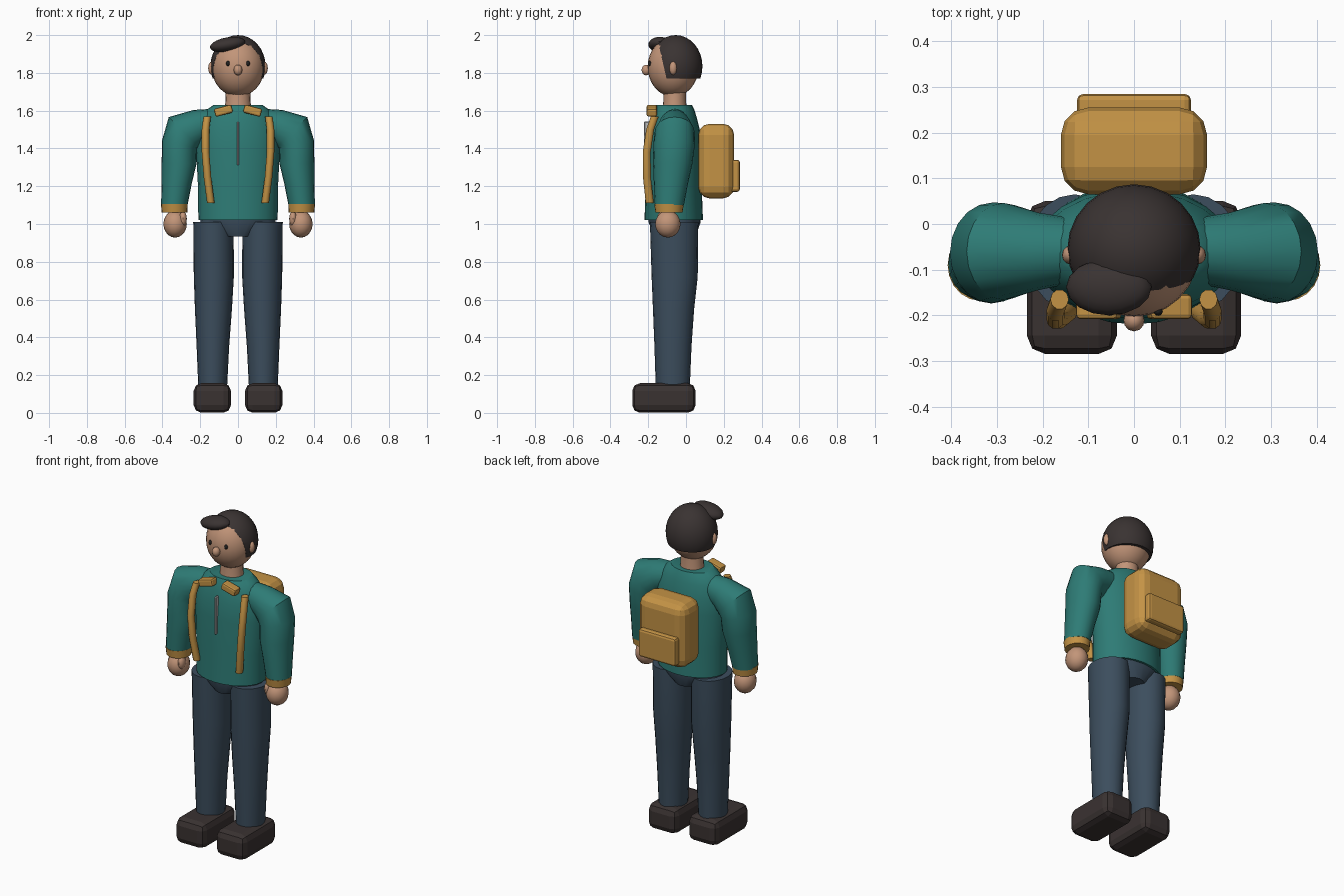
import bpy, bmesh, math
from mathutils import Vector, Matrix

if "Cube" in bpy.data.objects:
    bpy.data.objects.remove(bpy.data.objects["Cube"])


def material(name, rgb):
    m = bpy.data.materials.new(name)
    m.diffuse_color = (*rgb, 1)
    m.use_nodes = True
    m.node_tree.nodes["Principled BSDF"].inputs["Base Color"].default_value = m.diffuse_color
    return m


TEAL = material("teal_cloth", (0.027, 0.20, 0.18))
GOLD = material("ochre_cloth", (0.55, 0.29, 0.06))
SKIN = material("skin", (0.54, 0.30, 0.19))
DENIM = material("denim", (0.045, 0.075, 0.11))
HAIR = material("dark_hair", (0.042, 0.033, 0.032))
SHOE = material("dark_leather", (0.042, 0.032, 0.031))
METAL = material("zip_metal", (0.5, 0.5, 0.5))
BLACK = material("eye_black", (0.015, 0.015, 0.015))


def finish(name, bm, mat, smooth=40):
    bmesh.ops.recalc_face_normals(bm, faces=bm.faces)
    me = bpy.data.meshes.new(name)
    bm.to_mesh(me)
    bm.free()
    ob = bpy.data.objects.new(name, me)
    bpy.context.collection.objects.link(ob)
    me.materials.append(mat)
    if smooth:
        bpy.ops.object.select_all(action='DESELECT')
        ob.select_set(True)
        bpy.context.view_layer.objects.active = ob
        bpy.ops.object.shade_smooth_by_angle(angle=math.radians(smooth))
    return ob


def ball_bm(c, r, tilt=0, seg=20, rings=12):
    bm = bmesh.new()
    bmesh.ops.create_uvsphere(bm, u_segments=seg, v_segments=rings, radius=1)
    bm.transform(Matrix.Translation(c) @ Matrix.Rotation(tilt, 4, 'Y') @ Matrix.Diagonal((*r, 1)))
    return bm


def ball(name, c, r, mat, **kw):
    return finish(name, ball_bm(c, r, **kw), mat)


def box(name, c, size, bevel, mat, seg=2, tilt=0):
    bm = bmesh.new()
    bmesh.ops.create_cube(bm, size=1)
    bm.transform(Matrix.Diagonal((*size, 1)))
    bmesh.ops.bevel(bm, geom=bm.edges[:], offset=bevel, segments=seg, profile=0.5, affect='EDGES')
    bm.transform(Matrix.Translation(c) @ Matrix.Rotation(tilt, 4, 'Y'))
    return finish(name, bm, mat, 0)


def loft(name, rings, mat, n=20):
    """Skin closed elliptical rings given as (centre, axis u, axis v)."""
    bm = bmesh.new()
    loops = []
    for c, u, v in rings:
        c, u, v = Vector(c), Vector(u), Vector(v)
        angles = [2 * math.pi * i / n for i in range(n)]
        loops.append([bm.verts.new(c + u * math.cos(a) + v * math.sin(a)) for a in angles])
    for a, b in zip(loops, loops[1:]):
        for i in range(n):
            j = (i + 1) % n
            bm.faces.new((a[i], a[j], b[j], b[i]))
    bm.faces.new(loops[0])
    bm.faces.new(loops[-1])
    return finish(name, bm, mat)


def flat_rings(rows):
    """Horizontal rings from rows (z, x, y, rx, ry)."""
    return [((x, y, z), (rx, 0, 0), (0, ry, 0)) for z, x, y, rx, ry in rows]


# Jacket body, neck and pelvis
loft("jacket_body", flat_rings([
    (1.02, 0, -.065, .21, .155), (1.2, 0, -.065, .212, .148), (1.4, 0, -.063, .222, .144),
    (1.5, 0, -.063, .215, .136), (1.57, 0, -.063, .19, .118), (1.605, 0, -.063, .165, .107),
    (1.63, 0, -.063, .13, .095)]), TEAL, 24)
loft("neck", flat_rings([(1.58, 0, -.06, .075, .068), (1.65, 0, -.06, .066, .06),
                         (1.73, 0, -.06, .064, .06)]), SKIN)
loft("pelvis", flat_rings([(1.06, 0, -.06, .195, .135), (1.01, 0, -.06, .2, .138),
                           (.935, 0, -.06, .085, .11)]), DENIM)

# Head, nose and hair
ball("head", (0, -.068, 1.832), (.14, .135, .158), SKIN, seg=24, rings=16)
ball("nose", (0, -.211, 1.815), (.023, .024, .028), SKIN, seg=12, rings=8)
bm = ball_bm((0, -.055, 1.835), (.146, .142, .165), seg=24, rings=16)
for co, no in (((0, -.11, 1.8), (0, .13, .03)), ((0, 0, 1.77), (0, 0, 1))):
    bmesh.ops.bisect_plane(bm, geom=bm.verts[:] + bm.edges[:] + bm.faces[:],
                           plane_co=co, plane_no=no, clear_inner=True)
    bmesh.ops.holes_fill(bm, edges=[e for e in bm.edges if e.is_boundary])
finish("hair_cap", bm, HAIR)
ball("hair_tuft", (-.055, -.138, 1.95), (.095, .062, .038), HAIR, tilt=math.radians(-10), seg=16, rings=10)

# Jacket zip and backpack
box("jacket_zip", (0, -.207, 1.427), (.013, .03, .23), .004, METAL, 1)
box("backpack", (0, .16, 1.333), (.32, .19, .395), .06, GOLD, 3)
box("backpack_pocket", (0, .258, 1.255), (.25, .054, .17), .014, GOLD, 2)

# Parts repeated left and right
for side, s in (("right", -1), ("left", 1)):
    ball(f"{side}_ear", (s * .138, -.068, 1.825), (.02, .021, .036), SKIN, seg=12, rings=8)
    ball(f"{side}_eye", (s * .053, -.191, 1.85), (.01, .01, .014), BLACK, seg=12, rings=8)

    # Sleeve: x, y, z, tilt of the ring, in-plane radius, depth radius
    rings = []
    for x, y, z, tilt, r, ry in (
            (.13, -.058, 1.535, 0, .075, .07), (.21, -.06, 1.515, 15, .092, .085),
            (.285, -.06, 1.485, 45, .115, .106), (.31, -.063, 1.42, 78, .095, .11),
            (.312, -.07, 1.32, 88, .092, .104), (.325, -.08, 1.21, 92, .08, .09),
            (.337, -.088, 1.1, 90, .07, .077)):
        t = math.radians(tilt)
        rings.append(((s * x, y, z), (s * math.sin(t) * r, 0, math.cos(t) * r), (0, ry, 0)))
    loft(f"{side}_sleeve", rings, TEAL)
    loft(f"{side}_cuff", flat_rings([(1.06, s * .336, -.09, .068, .072),
                                     (1.106, s * .337, -.09, .071, .078)]), GOLD)
    ball(f"{side}_hand", (s * .333, -.096, 1.0), (.062, .067, .072), SKIN, seg=16, rings=10)
    ball(f"{side}_thumb", (s * .291, -.125, 1.028), (.02, .028, .04), SKIN, seg=12, rings=8)

    # Trouser leg and shoe
    loft(f"{side}_leg", flat_rings([
        (1.01, s * .13, -.063, .107, .128), (.72, s * .128, -.06, .106, .122),
        (.55, s * .13, -.066, .098, .109), (.35, s * .133, -.069, .086, .098),
        (.13, s * .134, -.07, .076, .09)]), DENIM)
    box(f"{side}_shoe", (s * .136, -.117, .079), (.197, .335, .156), .04, SHOE, 2)

    # Collar tab and chest strap
    box(f"{side}_collar_tab", (s * .077, -.181, 1.6), (.096, .055, .044), .01, GOLD, 2, s * math.radians(15))
    path = ((.163, -.165, 1.57), (.172, -.19, 1.5), (.172, -.208, 1.38),
            (.162, -.207, 1.25), (.144, -.192, 1.11))
    loft(f"{side}_strap", [((s * x, y, z), (.02, 0, 0), (0, .022, 0)) for x, y, z in path], GOLD, 10)
